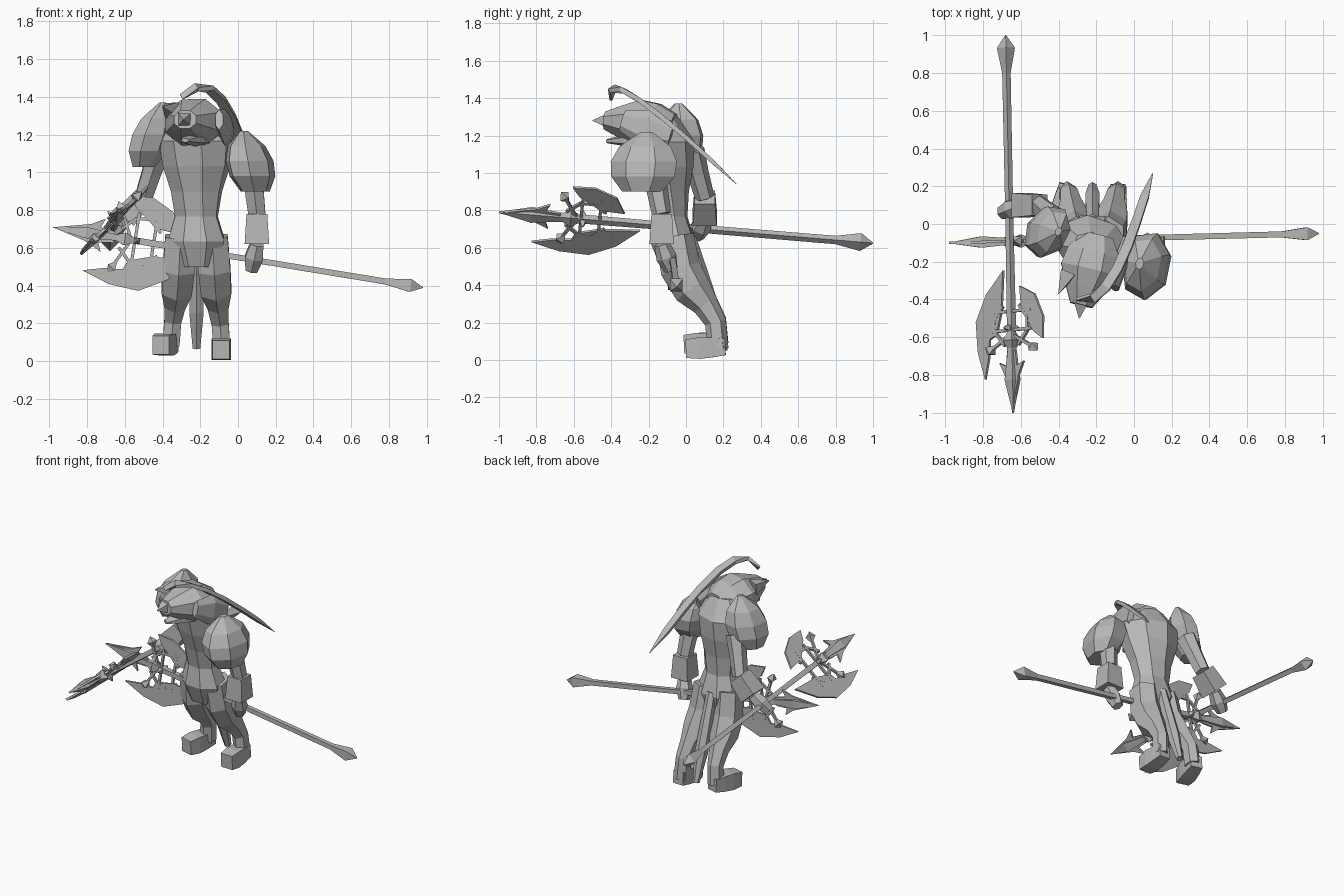
import bpy
import bmesh
import math
from mathutils import Vector, Matrix
from mathutils.geometry import interpolate_bezier

cube = bpy.data.objects.get("Cube")
if cube:
    bpy.data.objects.remove(cube, do_unlink=True)

COLOUR = (.48, .48, .48, 1)
grey = bpy.data.materials.new("plain_grey")
grey.use_nodes = True
grey.diffuse_color = COLOUR
grey.node_tree.nodes["Principled BSDF"].inputs["Base Color"].default_value = COLOUR

SIDEWAYS = Vector((1, 0, 0))
UP = Vector((0, 0, 1))
MIDDLE = -.22
TIP = .002


def finish(name, bm):
    bmesh.ops.recalc_face_normals(bm, faces=bm.faces)
    mesh = bpy.data.meshes.new(name)
    bm.to_mesh(mesh)
    bm.free()
    mesh.materials.append(grey)
    obj = bpy.data.objects.new(name, mesh)
    bpy.context.collection.objects.link(obj)


def loft(name, path, widths, sides=6, depth=1, hint=SIDEWAYS, axis=None, twist=0):
    """Skin evenly spaced rings along a straight line or a four-point curve."""
    bm = bmesh.new()
    path = [Vector(p) for p in path]
    last = len(widths) - 1
    if len(path) == 4:
        points = interpolate_bezier(*path, len(widths))
    else:
        points = [path[0].lerp(path[1], i / last) for i in range(len(widths))]
    grow = 1 / math.cos(math.pi / sides)
    rings = []
    for i, width in enumerate(widths):
        along = axis or (points[min(i + 1, last)] - points[max(i - 1, 0)]).normalized()
        across = Matrix.Rotation(twist * i / last, 3, UP) @ Vector(hint)
        across = (across - along * across.dot(along)).normalized()
        out = along.cross(across) * depth
        ring = []
        for k in range(sides):
            angle = math.tau * (k + .5) / sides
            offset = across * math.cos(angle) + out * math.sin(angle)
            ring.append(bm.verts.new(points[i] + offset * width * grow))
        rings.append(ring)
    for low, high in zip(rings, rings[1:]):
        for k in range(sides):
            n = (k + 1) % sides
            bm.faces.new((low[k], low[n], high[n], high[k]))
    bm.faces.new(rings[0])
    bm.faces.new(rings[-1])
    finish(name, bm)


def plate(name, points, normal, thickness=.014):
    """Give a flat outline some thickness."""
    bm = bmesh.new()
    shift = normal * thickness
    face = bm.faces.new([bm.verts.new(p - shift / 2) for p in points])
    result = bmesh.ops.extrude_face_region(bm, geom=[face])
    moved = [g for g in result["geom"] if isinstance(g, bmesh.types.BMVert)]
    bmesh.ops.translate(bm, verts=moved, vec=shift)
    finish(name, bm)


def polearm(name, tip, end, side):
    """Double-bladed polearm; side points towards the larger blade."""
    tip, end, side = Vector(tip), Vector(end), Vector(side)
    axis = (end - tip).normalized()
    side = (side - axis * side.dot(axis)).normalized()
    normal = axis.cross(side)
    length = (end - tip).length

    def at(along, out):
        return tip + axis * along + side * out

    def spindle(part, start, stop, widths):
        loft(name + part, (at(start, 0), at(stop, 0)), widths, sides=4, hint=side)

    def strut(part, start, stop, widths=(.008, .008)):
        loft(name + part, (at(*start), at(*stop)), widths, sides=4, hint=normal)

    # shaft, pommel and pointed head
    spindle("_shaft", .25, length - .15, (.018, .015, .016))
    spindle("_pommel", length - .2, length, (.016, .025, .034, TIP))
    spindle("_point", 0, .35, (TIP, .03, .015))
    spindle("_hub", .33, .44, (.012, .034, .012))
    barb = [(.2, .05), (.27, .09), (.25, .04), (.33, .03)]
    outline = [(0, 0)] + barb + [(along, -out) for along, out in reversed(barb)]
    plate(name + "_barbs", [at(*p) for p in outline], normal)

    # blades
    large = [(.19, .2), (.34, .25), (.5, .26), (.64, .18), (.76, .05),
             (.54, .07), (.42, .11), (.4, .16), (.3, .17)]
    small = [(.67, -.07), (.62, -.18), (.5, -.24), (.38, -.235), (.42, -.17), (.55, -.08)]
    plate(name + "_large_blade", [at(*p) for p in large], normal)
    plate(name + "_small_blade", [at(*p) for p in small], normal)

    # struts, curved frame and diamond studs between shaft and blades
    for label, d in (("_large", 1), ("_small", -1)):
        frame = [(.36 + .07 * k, d * (.05 + .08 * math.sin(k))) for k in range(4)]
        for a, b in zip(frame, frame[1:]):
            strut(label + "_frame", a, b)
        for along in (.44, .54):
            strut(label + "_strut", (along, 0), (along, .15 * d))
        strut(label + "_stem", (.42, 0), (.34, .16 * d))
        strut(label + "_stud", (.36, .13 * d), (.32, .19 * d), (.006, .024, TIP))
        loft(name + label + "_cross_stud", (at(.45, 0), at(.45, 0) + normal * d * .06),
             (.008, .014, TIP), sides=4, hint=axis)


# torso, twisted so the left shoulder leads
loft("torso", ((MIDDLE, -.06, .5), (MIDDLE, -.13, 1.3)),
     (.1, .15, .11, .13, .17, .19, .1), sides=8, depth=.78, axis=UP, twist=-.4)

# head, with the plume trailing behind it
loft("head", ((-.19, -.06, 1.25), (-.28, -.43, 1.28)),
     (.08, .14, .155, .11, .06), sides=8, depth=.8)
loft("nose", ((-.28, -.41, 1.28), (-.29, -.5, 1.28)), (.04, TIP), sides=4)
loft("jaw", ((-.2, -.2, 1.18), (-.28, -.42, 1.17)), (.08, .06, .02), depth=.5)
loft("right_ear", ((-.35, -.26, 1.33), (-.4, -.37, 1.35)), (.04, TIP), sides=4)
loft("left_cheek_guard", ((-.1, -.34, 1.28), (-.04, -.08, 1.2)), (.02, .035, .02), depth=2.5)
loft("plume", ((-.3, -.4, 1.4), (-.1, -.45, 1.6), (0, 0, 1.2), (.1, .27, .94)),
     (.015, .024, .026, .026, .026, .024, .022, TIP), sides=4, depth=.5)

# shoulder armour
loft("left_pauldron", ((.09, -.23, .9), (.03, -.21, 1.22)),
     (.07, .11, .115, .09, .02), sides=7, depth=1.45, axis=UP, hint=(1, -.2, 0))
loft("right_pauldron", ((-.5, -.04, 1.03), (-.4, -.04, 1.37)),
     (.05, .09, .095, .075, .015), sides=7, depth=1.4, axis=UP, hint=(1, -.5, 0))

# arms, from shoulder through elbow and wrist to palm
arms = {
    "left": ((.07, -.18, 1.05), (.1, -.13, .78), (.1, -.13, .62), (.07, -.08, .48)),
    "right": ((-.42, .03, 1.12), (-.5, .1, .87), (-.6, .1, .76), (-.7, .06, .66)),
}
for label, (shoulder, elbow, wrist, palm) in arms.items():
    loft(label + "_arm", (shoulder, elbow), (.06, .05, .045))
    loft(label + "_bracer", (elbow, wrist), (.055, .065), sides=4)
    loft(label + "_hand", (wrist, palm), (.035, .048, .032))

# legs share one shape, mirrored about the middle; the right foot turns out
for label, d, splay, lift in (("left", 1, 0, 0), ("right", -1, .06, .025)):
    loft(label + "_leg",
         ((MIDDLE + d * .085, -.06, .66), (MIDDLE + d * .1, -.05, .3),
          (MIDDLE + d * .12, .2, .35), (MIDDLE + d * .135, .17, .06 + lift)),
         (.08, .085, .08, .055, .045, .045), depth=1.1)
    loft(label + "_foot",
         ((MIDDLE + d * .135, .21, .07 + lift), (MIDDLE + d * (.13 + splay), 0, .06 + lift)),
         (.04, .048, .052, .045), sides=4, depth=1.1)

# tail
loft("tail", ((MIDDLE, .02, .65), (MIDDLE, .2, .07)), (.03, .035, .038, .02))

# weapons
polearm("left_polearm", (-.98, -.1, .71), (.98, -.05, .39), (0, 0, -1))
polearm("right_polearm", (-.64, -1, .79), (-.68, 1, .625), (-1, 0, -1))
